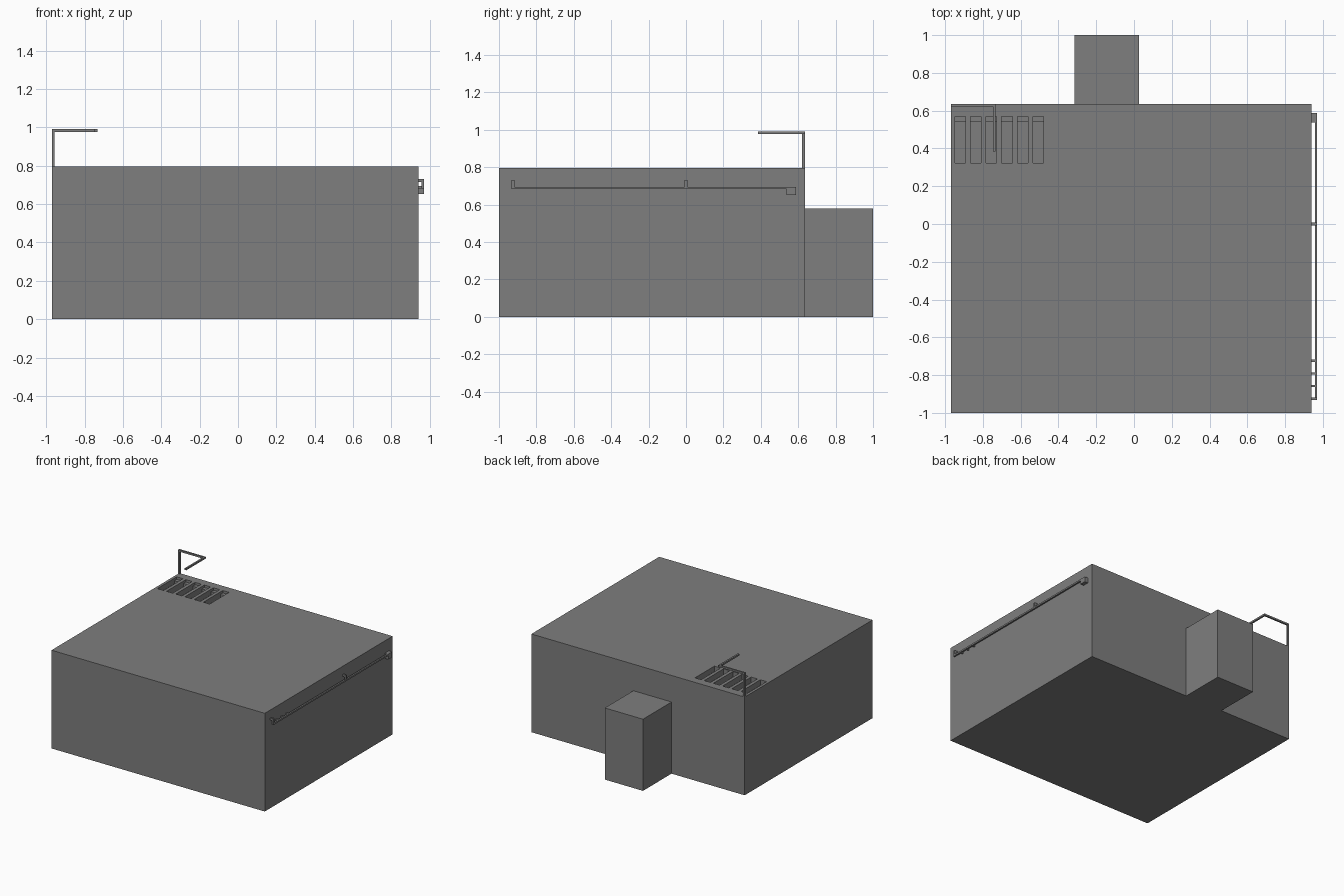
import bpy, bmesh

cube = bpy.data.objects.get("Cube")
if cube:
    bpy.data.objects.remove(cube, do_unlink=True)

grey = bpy.data.materials.new("mid grey")
grey.use_nodes = True
colour = (0.21, 0.21, 0.21, 1)
grey.diffuse_color = colour
grey.node_tree.nodes["Principled BSDF"].inputs["Base Color"].default_value = colour


def finish(name, bm):
    bmesh.ops.recalc_face_normals(bm, faces=bm.faces[:])
    mesh = bpy.data.meshes.new(name)
    bm.to_mesh(mesh)
    bm.free()
    mesh.materials.append(grey)
    obj = bpy.data.objects.new(name, mesh)
    bpy.context.collection.objects.link(obj)
    return obj


def add_box(bm, x0, x1, y0, y1, z0, z1):
    for v in bmesh.ops.create_cube(bm, size=1)["verts"]:
        v.co = ((x0 + x1) / 2 + v.co.x * (x1 - x0),
                (y0 + y1) / 2 + v.co.y * (y1 - y0),
                (z0 + z1) / 2 + v.co.z * (z1 - z0))


def boxes(name, *sizes):
    bm = bmesh.new()
    for s in sizes:
        add_box(bm, *s)
    return finish(name, bm)


TOP = 0.795

# Main block and the lower annex behind it
body = boxes("main_block", (-0.97, 0.94, -1, 0.635, 0, TOP))
boxes("rear_annex", (-0.315, 0.027, 0.635, 1, 0, 0.58))

# Row of six slots cut into the roof, each with a ledge at its rear end
bm = bmesh.new()
profile = [(0.322, TOP + 0.05), (0.322, TOP - 0.045), (0.54, TOP - 0.045),
           (0.54, TOP - 0.02), (0.57, TOP - 0.02), (0.57, TOP + 0.05)]
for i in range(6):
    x = -0.948 + i * 0.0825
    face = bm.faces.new([bm.verts.new((x, y, z)) for y, z in profile])
    ext = bmesh.ops.extrude_face_region(bm, geom=[face])
    for v in ext["geom"]:
        if isinstance(v, bmesh.types.BMVert):
            v.co.x += 0.056
cutter = finish("slot_cutter", bm)
cutter.hide_render = True
mod = body.modifiers.new("slots", "BOOLEAN")
mod.operation = "DIFFERENCE"
mod.solver = "EXACT"
mod.object = cutter
bpy.context.view_layer.update()
cut_mesh = bpy.data.meshes.new_from_object(
    body.evaluated_get(bpy.context.evaluated_depsgraph_get()))
body.modifiers.clear()
body.data = cut_mesh
bpy.data.objects.remove(cutter, do_unlink=True)

# Bent rail standing on the rear corner of the roof
boxes("corner_post", (-0.97, -0.957, 0.621, 0.635, TOP, 0.99))
boxes("corner_arm", (-0.957, -0.733, 0.621, 0.635, 0.976, 0.99))
boxes("corner_arm_return", (-0.747, -0.733, 0.385, 0.621, 0.976, 0.99))

# Long side rail with hooked brackets, short pegs and an end box
boxes("side_rail", (0.957, 0.97, -0.932, 0.54, 0.682, 0.695))
for i, y in enumerate((-0.925, 0.0)):
    boxes(f"rail_bracket_{i + 1}",
          (0.957, 0.97, y - 0.007, y + 0.007, 0.695, 0.73),
          (0.94, 0.957, y - 0.007, y + 0.007, 0.715, 0.73))
for i in range(3):
    y = -0.858 + i * 0.067
    boxes(f"rail_peg_{i + 1}", (0.94, 0.957, y - 0.006, y + 0.006, 0.682, 0.695))
boxes("rail_end_box", (0.94, 0.97, 0.537, 0.587, 0.652, 0.695))
